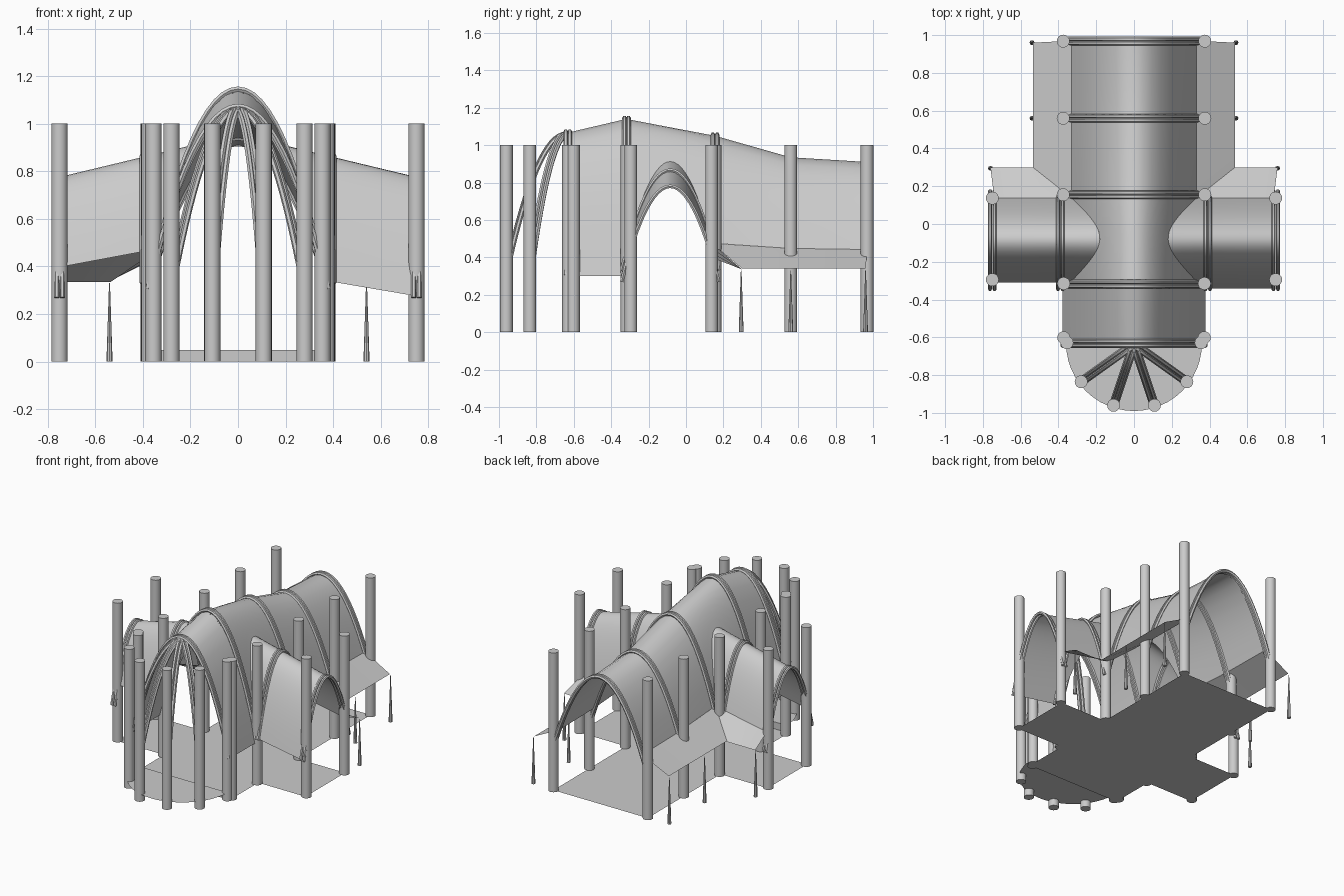
import bpy, bmesh, math

if "Cube" in bpy.data.objects:
    bpy.data.objects.remove(bpy.data.objects["Cube"])

GREY = bpy.data.materials.new("light_grey")
GREY.diffuse_color = (0.6, 0.6, 0.6, 1)
GREY.use_nodes = True
GREY.node_tree.nodes["Principled BSDF"].inputs["Base Color"].default_value = GREY.diffuse_color

HALF, BASE = 0.378, 0.3             # nave half width and springing height
TY, THALF = -0.085, 0.257           # transept axis and half width
RIDGE = [(-0.64, 1.065), (-0.32, 1.14), (0.155, 1.05), (0.56, 0.935), (0.97, 0.91)]


def finish(name, bm, smooth=False):
    me = bpy.data.meshes.new(name)
    bmesh.ops.remove_doubles(bm, verts=bm.verts, dist=1e-5)
    bm.to_mesh(me)
    bm.free()
    me.materials.append(GREY)
    ob = bpy.data.objects.new(name, me)
    bpy.context.collection.objects.link(ob)
    if smooth:
        bpy.ops.object.select_all(action='DESELECT')
        ob.select_set(True)
        bpy.context.view_layer.objects.active = ob
        bpy.ops.object.shade_smooth_by_angle(angle=math.radians(35))
    return ob


def sheet(name, rows, flip=False):
    """Thin surface stretched over rows of points."""
    bm = bmesh.new()
    grid = [[bm.verts.new(p) for p in r] for r in rows]
    for a, b in zip(grid, grid[1:]):
        for i in range(len(a) - 1):
            q = [a[i], a[i + 1], b[i + 1], b[i]]
            bm.faces.new(q[::-1] if flip else q)
    return finish(name, bm, True)


def span(a, b, n):
    return [a + (b - a) * i / n for i in range(n + 1)]


def ridge(y):
    for (y0, h0), (y1, h1) in zip(RIDGE, RIDGE[1:]):
        if y <= y1:
            break
    return h0 + (h1 - h0) * (y - y0) / (y1 - y0)


def nave_z(x, y):
    h = ridge(y)
    return h - (h - BASE) * (x / HALF) ** 2


def trans_z(x, y):
    x = abs(x)
    h, b = 0.86 - 0.24 * (x - 0.4), 0.335 - 0.17 * (x - 0.4)
    return h - (h - b) * ((y - TY) / THALF) ** 2


def groin(y):
    """Half width at which the nave and transept vaults meet."""
    lo, hi = 0.0, 0.5
    for _ in range(30):
        m = (lo + hi) / 2
        lo, hi = (m, hi) if nave_z(m, y) > trans_z(m, y) else (lo, m)
    return lo


def tubes(name, paths, r=0.0125):
    cu = bpy.data.curves.new(name + "_path", 'CURVE')
    cu.dimensions = '3D'
    cu.bevel_depth, cu.bevel_resolution, cu.use_fill_caps = r, 1, True
    for pts in paths:
        sp = cu.splines.new('POLY')
        sp.points.add(len(pts) - 1)
        for q, p in zip(sp.points, pts):
            q.co = (*p, 1)
    tmp = bpy.data.objects.new(name + "_path", cu)
    bpy.context.collection.objects.link(tmp)
    me = bpy.data.meshes.new_from_object(tmp.evaluated_get(bpy.context.evaluated_depsgraph_get()))
    bpy.data.objects.remove(tmp)
    bm = bmesh.new()
    bm.from_mesh(me)
    finish(name, bm, True)


def cone(name, x, y, r0, r1, h, seg):
    bm = bmesh.new()
    bmesh.ops.create_cone(bm, cap_ends=True, segments=seg, radius1=r0, radius2=r1, depth=h)
    bmesh.ops.translate(bm, verts=bm.verts, vec=(x, y, h / 2))
    finish(name, bm, True)


# Cross-shaped floor
X, E, N, S, F, B = 0.375, 0.75, 0.145, -0.305, -0.63, 0.97
plan = [(-X, F), (X, F), (X, S), (E, S), (E, N), (X, N), (X, B),
        (-X, B), (-X, N), (-E, N), (-E, S), (-X, S)]
bm = bmesh.new()
bm.faces.new([bm.verts.new((x, y, 0)) for x, y in plan])
finish("floor", bm)

# Raised rounded apse floor with its step
R, STEP = 0.36, 0.05
bm = bmesh.new()
arc = [bm.verts.new((R * math.cos(a), F + R * math.sin(a), STEP)) for a in span(math.pi, 2 * math.pi, 24)]
bm.faces.new(arc)
foot = [bm.verts.new((x, F, 0)) for x in (R, -R)]
bm.faces.new([arc[0], foot[1], foot[0], arc[-1]])
finish("apse_floor", bm)

# Columns
spots = [(0.375, 0.968), (0.375, 0.56), (0.375, 0.155), (0.373, -0.315), (0.372, -0.602),
         (0.355, -0.628), (0.28, -0.835), (0.108, -0.96), (0.75, 0.137), (0.75, -0.295)]
for s in (1, -1):
    for x, y in spots:
        cone("column", s * x, y, 0.034, 0.034, 1.0, 20)

# Nave vault: front bay, crossing, rear bays
ARCH = 14
SOUTH, NORTH = TY - THALF, TY + 0.87 * THALF


def nave_row(y, w):
    return [(x, y, nave_z(x, y)) for x in span(-w, w, ARCH)]


sheet("nave_front_vault", [nave_row(y, HALF) for y in (-0.635, SOUTH)])
cross_y = span(SOUTH, NORTH, 24)
sheet("crossing_vault", [nave_row(y, groin(y)) for y in cross_y])
EDGE = groin(NORTH)
rear = [NORTH, 0.155, 0.56, 0.97]
sheet("nave_rear_vault", [nave_row(y, EDGE) for y in rear])

for s in (1, -1):
    # Transept vault, one side reaching lower than the other
    ys = cross_y if s > 0 else span(TY - 0.87 * THALF, NORTH, 22)
    sheet("transept_vault",
          [[(s * x, y, trans_z(x, y)) for x in span(groin(y), 0.745, 3)] for y in ys], s < 0)

    # Low awnings beside the rear nave and transept
    inner = [(s * EDGE, y, nave_z(EDGE, y)) for y in (NORTH, 0.56, 0.97)]
    outer = [(s * 0.535, y, 0.34) for y in (0.3, 0.56, 0.96)]
    sheet("nave_awning", [inner, outer], s > 0)
    wall = [(s * x, NORTH, trans_z(x, NORTH)) for x in span(EDGE, 0.74, 3)]
    eave = [(s * x, 0.3, 0.335) for x in span(0.535, 0.76, 3)]
    sheet("transept_awning", [wall, eave], s < 0)

    # Pointed stakes under the awning corners
    for x, y in ((0.76, 0.295), (0.54, 0.56), (0.54, 0.96)):
        cone("awning_stake", s * x, y, 0.013, 0.002, 0.33, 8)

    # Paired transept ribs
    for rx in (0.39, 0.75):
        tubes("transept_rib", [[(s * (rx + d), y, trans_z(rx, y) + 0.004)
                                for y in span(TY - THALF * 1.01, TY + THALF * 1.01, 24)]
                               for d in (-0.012, 0.012)], 0.011)

# Paired nave ribs
for y in (-0.632, -0.318, 0.155, 0.56, 0.968):
    tubes("nave_rib", [[(x, y + d, nave_z(x, y) + 0.006) for x in span(-HALF, HALF, 24)]
                       for d in (-0.011, 0.011)])

# Fan of paired apse ribs falling to the front columns
for s in (1, -1):
    for cx, cy in ((0.28, -0.835), (0.108, -0.96)):
        dx, dy = s * cx, cy + 0.635
        L = math.hypot(dx, dy)
        nx, ny = -dy / L * 0.012, dx / L * 0.012
        tubes("apse_rib", [[(dx * t + nx * k, -0.635 + dy * t + ny * k, 1.062 - 0.74 * t * t)
                            for t in span(0, 1, 16)] for k in (-1, 1)])
